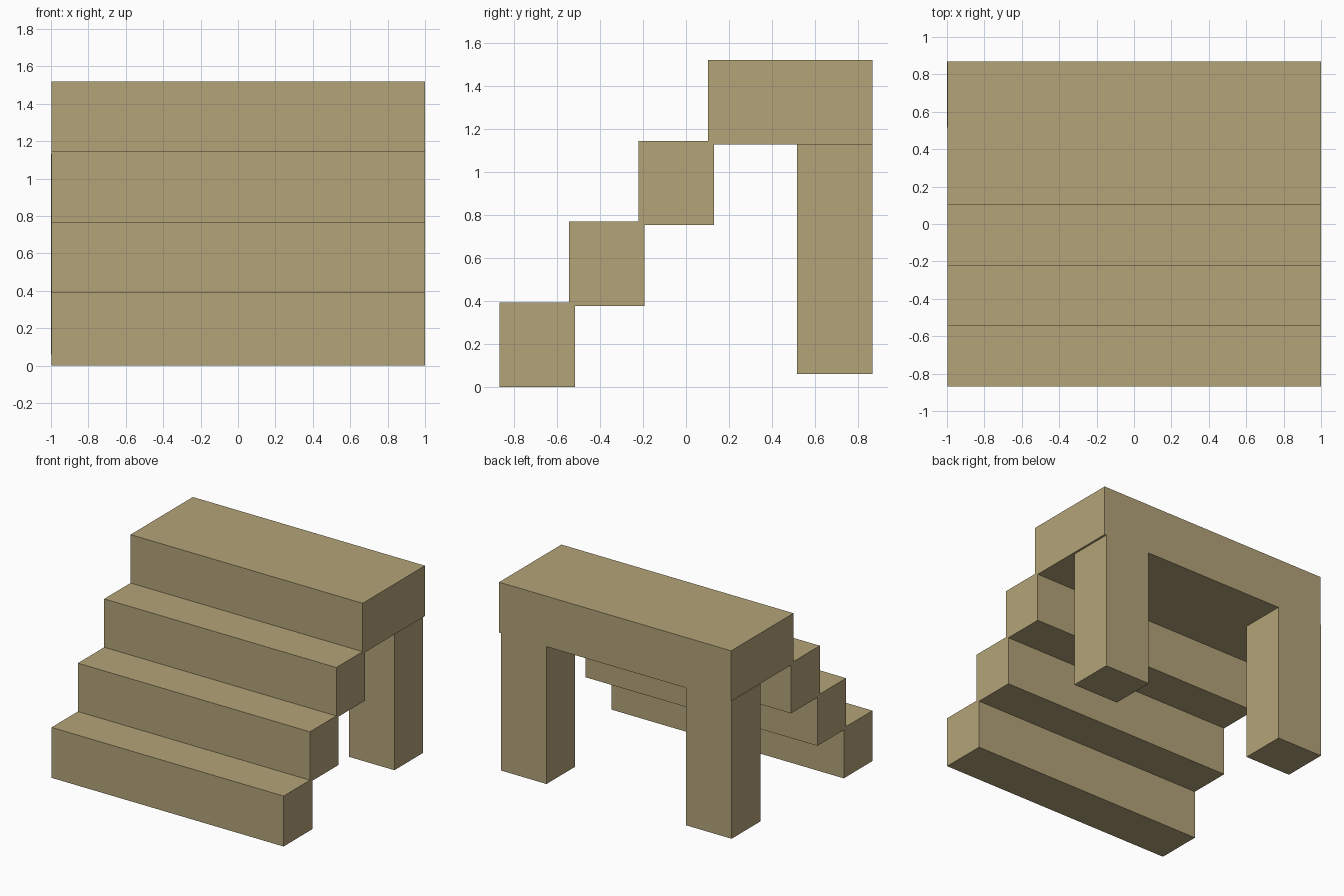
import bpy
import bmesh
from mathutils import Vector

default = bpy.data.objects.get("Cube")
if default:
    bpy.data.objects.remove(default, do_unlink=True)

# Single tan colour
TAN = (0.457, 0.371, 0.19, 1.0)
tan = bpy.data.materials.new("tan")
tan.use_nodes = True
tan.diffuse_color = TAN
tan.node_tree.nodes["Principled BSDF"].inputs["Base Color"].default_value = TAN


def add_block(name, low, high):
    """Flat-shaded box between two opposite corners."""
    low, high = Vector(low), Vector(high)
    bm = bmesh.new()
    bmesh.ops.create_cube(bm, size=1)
    bmesh.ops.scale(bm, vec=high - low, verts=bm.verts)
    bmesh.ops.translate(bm, vec=(low + high) / 2, verts=bm.verts)
    mesh = bpy.data.meshes.new(name)
    bm.to_mesh(mesh)
    bm.free()
    mesh.materials.append(tan)
    obj = bpy.data.objects.new(name, mesh)
    bpy.context.collection.objects.link(obj)
    return obj


LEFT, RIGHT = 1.0, -0.996
FRONT, BACK = -0.868, 0.868
DEPTH, HEIGHT = 0.352, 0.392
RUN, RISE = 0.3235, 0.376

# Three overlapping steps, rising towards the back
names = ("lower_step", "middle_step", "upper_step")
for i, name in enumerate(names):
    y, z = FRONT + i * RUN, i * RISE
    add_block(name, (RIGHT, y, z), (LEFT, y + DEPTH, z + HEIGHT))

# Deep landing on top
landing_z = len(names) * RISE
add_block("landing", (RIGHT, FRONT + len(names) * RUN, landing_z),
          (LEFT, BACK, landing_z + HEIGHT))

# Two back legs under the landing
for name, x in (("right_leg", -1.0), ("left_leg", 0.592)):
    add_block(name, (x, BACK - DEPTH, 0.06), (x + HEIGHT, BACK, landing_z + 0.003))
